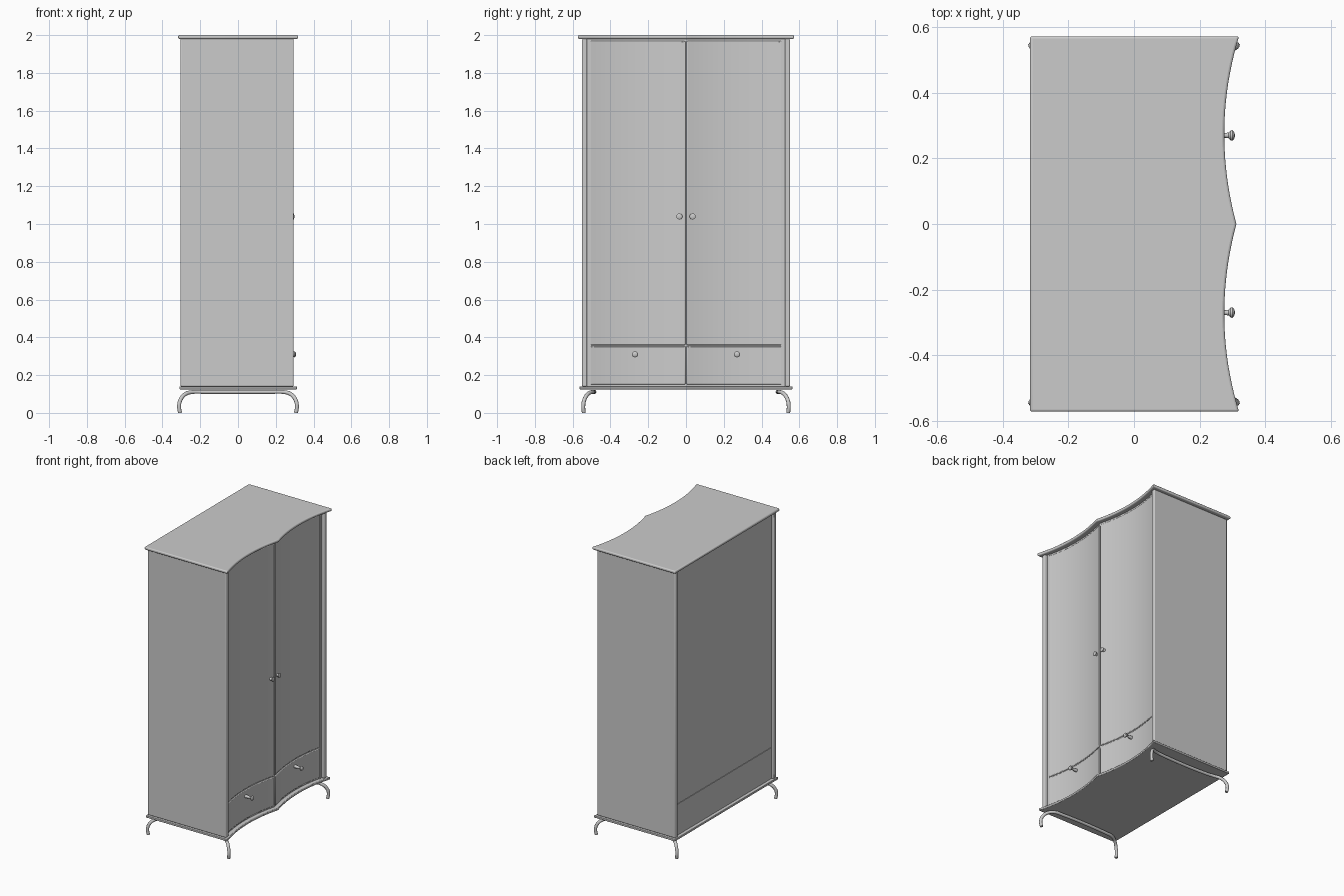
import bpy, bmesh
from math import sin, cos, pi, radians

if "Cube" in bpy.data.objects:
    bpy.data.objects.remove(bpy.data.objects["Cube"])


def wave(y):
    """Serpentine front edge: two shallow hollows meeting in a crest."""
    d = abs(y) - 0.275
    return 0.275 + (0.045 * (d / 0.297) ** 2 if d > 0 else 0.037 * (d / 0.275) ** 2)


def finish(name, bm, bevel=0.0, segs=2):
    bmesh.ops.recalc_face_normals(bm, faces=bm.faces)
    me = bpy.data.meshes.new(name)
    bm.to_mesh(me)
    bm.free()
    ob = bpy.data.objects.new(name, me)
    bpy.context.collection.objects.link(ob)
    if bevel:
        m = ob.modifiers.new("Bevel", 'BEVEL')
        m.width, m.segments = bevel, segs
        m.limit_method, m.angle_limit = 'ANGLE', radians(50)
    bpy.ops.object.select_all(action='DESELECT')
    ob.select_set(True)
    bpy.context.view_layer.objects.active = ob
    bpy.ops.object.shade_smooth_by_angle(angle=radians(25))
    return ob


def slab(name, y0, y1, z0, z1, front, back, n=16, bevel=0.0, segs=2):
    """Extruded plan outline; front and back give x for a given y."""
    ys = [y0 + (y1 - y0) * i / n for i in range(n + 1)]
    if isinstance(back, float):
        rear = [(back, y1), (back, y0)]
    else:
        rear = [(back(y), y) for y in reversed(ys)]
    bm = bmesh.new()
    face = bm.faces.new([bm.verts.new((x, y, z0)) for x, y in
                         [(front(y), y) for y in ys] + rear])
    top = bmesh.ops.extrude_face_region(bm, geom=[face])['geom']
    bmesh.ops.translate(bm, vec=(0, 0, z1 - z0),
                        verts=[v for v in top if isinstance(v, bmesh.types.BMVert)])
    return finish(name, bm, bevel, segs)


def box(name, x0, x1, y0, y1, z0, z1, bevel=0.0, segs=2):
    return slab(name, min(y0, y1), max(y0, y1), z0, z1, lambda y: x1, x0, 1, bevel, segs)


def knob(name, x, y, z, length, r=0.016):
    """Turned knob lathed around the x axis."""
    profile = [(0, 0.7), (0.35, 0.6), (0.55, 0.45), (0.7, 0.55), (0.8, 0.95),
               (0.88, 1.0), (0.96, 0.75), (1.0, 0.3)]
    n = 16
    bm = bmesh.new()
    rings = [[bm.verts.new((x + a * length, y + b * r * cos(2 * pi * i / n),
                            z + b * r * sin(2 * pi * i / n))) for i in range(n)]
             for a, b in profile]
    for p, q in zip(rings, rings[1:]):
        for i in range(n):
            bm.faces.new((p[i], p[(i + 1) % n], q[(i + 1) % n], q[i]))
    bm.faces.new(rings[0])
    bm.faces.new(rings[-1])
    return finish(name, bm)


def leg_rail(name, s):
    """One bent tube makes front leg, side rail and rear leg."""
    half = [(0.307, 0.541, 0.0), (0.312, 0.544, 0.035), (0.304, 0.538, 0.07),
            (0.278, 0.519, 0.1), (0.235, 0.497, 0.111), (0.18, 0.49, 0.111)]
    pts = half + [(-x, y, z) for x, y, z in reversed(half)]
    cu = bpy.data.curves.new(name, 'CURVE')
    cu.dimensions = '3D'
    cu.bevel_depth, cu.bevel_resolution = 0.0105, 3
    cu.use_fill_caps = True
    cu.resolution_u = 5
    sp = cu.splines.new('BEZIER')
    sp.bezier_points.add(len(pts) - 1)
    for bp, (x, y, z) in zip(sp.bezier_points, pts):
        bp.co = (x, s * y, z)
        bp.handle_left_type = bp.handle_right_type = 'AUTO'
    ob = bpy.data.objects.new(name, cu)
    bpy.context.collection.objects.link(ob)


# Top and base boards with wavy front edge
slab("top_board", -0.572, 0.572, 1.98, 2.0, wave, -0.317, 40, 0.007, 3)
slab("base_board", -0.564, 0.564, 0.125, 0.14, lambda y: wave(y) - 0.005, -0.311, 40, 0.003)

# Back panel in two pieces, slightly recessed
box("back_panel_lower", -0.288, -0.276, -0.53, 0.53, 0.14, 0.354)
box("back_panel_upper", -0.288, -0.276, -0.53, 0.53, 0.357, 1.98)


def face_x(y):
    return wave(y) - 0.028


def door_back(y):
    return wave(y) - 0.05


# Rails framing the openings, set behind the fronts
for nm, z0, z1 in (("bottom_rail", 0.14, 0.155), ("middle_rail", 0.34, 0.37),
                   ("top_rail", 1.962, 1.98)):
    slab(nm, -0.52, 0.52, z0, z1, lambda y: wave(y) - 0.034, lambda y: wave(y) - 0.06, 40)
box("center_stile", 0.22, 0.272, -0.012, 0.012, 0.14, 1.98)

for s, side in ((-1, "left"), (1, "right")):
    # Side panel with rounded front edge, and recessed stile beside the door
    box(side + "_side_panel", -0.305, 0.295, s * 0.523, s * 0.551, 0.14, 1.98, 0.006, 3)
    box(side + "_stile", 0.25, 0.274, s * 0.503, s * 0.524, 0.14, 1.98)
    # Door and drawer front
    y0, y1 = sorted((s * 0.003, s * 0.508))
    slab(side + "_door", y0, y1, 0.359, 1.968, face_x, door_back, 20, 0.005)
    slab(side + "_drawer_front", y0, y1, 0.15, 0.353, face_x, door_back, 20, 0.005)
    # Knobs
    knob(side + "_door_knob", face_x(0.035) - 0.004, s * 0.035, 1.04, 0.027)
    knob(side + "_drawer_knob", face_x(0.27) - 0.002, s * 0.27, 0.31, 0.062)
    # Legs
    leg_rail(side + "_leg_rail", s)
